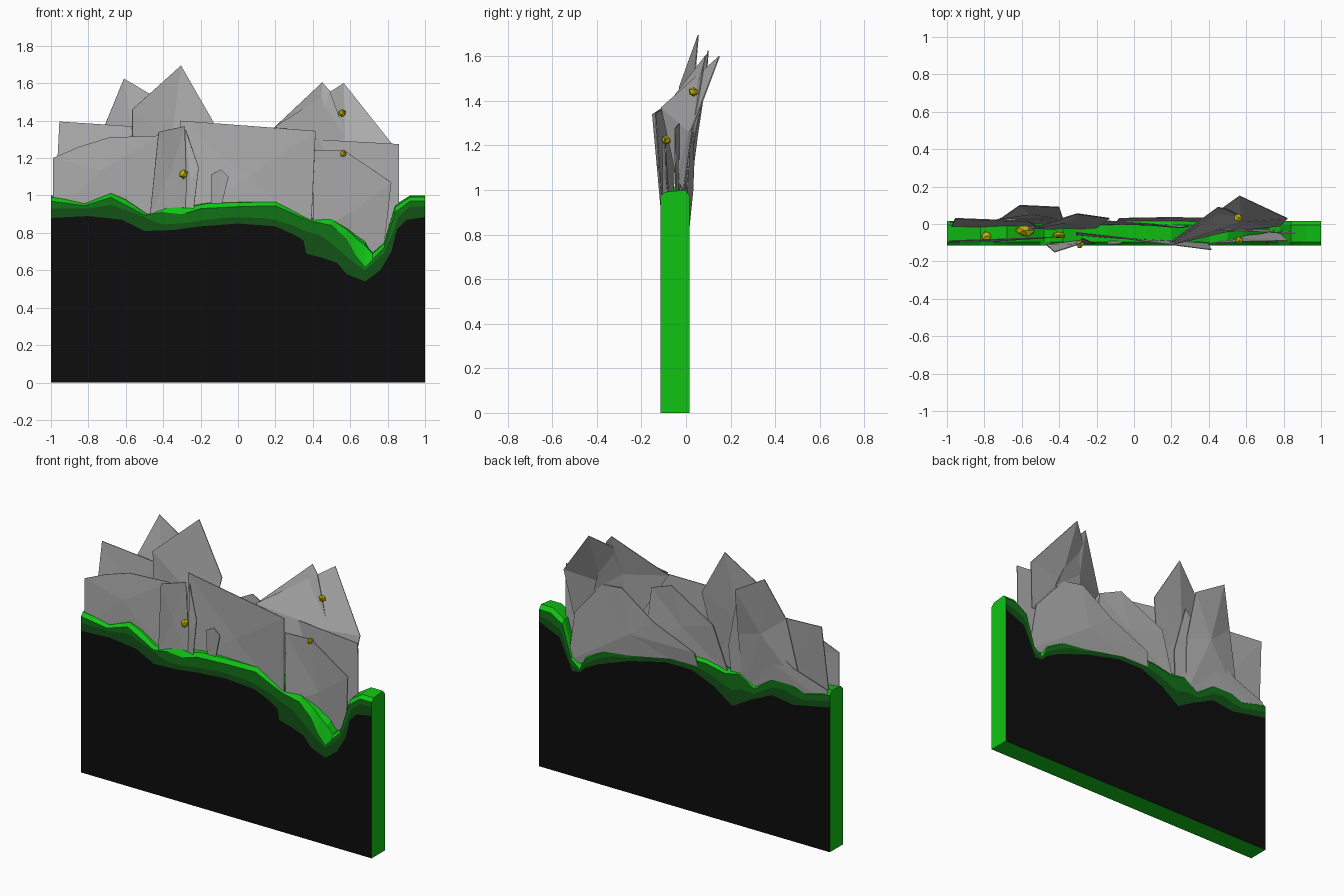
import bpy, bmesh, random
from mathutils import Vector

random.seed(4)
cube = bpy.data.objects.get("Cube")
if cube:
    bpy.data.objects.remove(cube, do_unlink=True)


def material(name, colour):
    mat = bpy.data.materials.new(name)
    mat.use_nodes = True
    mat.diffuse_color = (*colour, 1)
    mat.node_tree.nodes["Principled BSDF"].inputs["Base Color"].default_value = (*colour, 1)
    return mat


BLACK = material("black earth", (0.004, 0.004, 0.004))
DARK = material("dark green", (0.006, 0.085, 0.008))
MID = material("mid green", (0.006, 0.17, 0.008))
BRIGHT = material("bright green", (0.005, 0.55, 0.007))
GREY = material("grey stone", (0.42, 0.42, 0.42))
GOLD = material("yellow ore", (0.55, 0.47, 0.0))


def finish(name, bm, *mats):
    mesh = bpy.data.meshes.new(name)
    bm.to_mesh(mesh)
    bm.free()
    for mat in mats:
        mesh.materials.append(mat)
    obj = bpy.data.objects.new(name, mesh)
    bpy.context.collection.objects.link(obj)
    return obj


def sample(line, x):
    """Height of a polyline at x."""
    for (xa, za), (xb, zb) in zip(line, line[1:]):
        if x <= xb:
            return za + (zb - za) * (x - xa) / (xb - xa)
    return line[-1][1]


# Ground slab: contour lines of the painted bands, front and back
front_black = [(-1, .88), (-.8, .89), (-.62, .87), (-.5, .81), (-.35, .815), (-.2, .835),
               (0, .85), (.2, .835), (.3, .79), (.35, .76), (.365, .69), (.44, .67),
               (.53, .64), (.58, .58), (.68, .54), (.76, .6), (.82, .7), (.85, .82),
               (.9, .87), (1, .885)]
front_dark = [(-1, .93), (-.8, .93), (-.68, .95), (-.5, .885), (-.42, .845), (-.3, .85),
              (-.1, .88), (.1, .885), (.25, .86), (.36, .81), (.46, .78), (.55, .7),
              (.62, .64), (.68, .6), (.79, .7), (.86, .89), (.92, .94), (1, .94)]
front_rim = [(-1, .97), (-.82, .945), (-.68, .99), (-.5, .895), (-.4, .91), (-.3, .9),
             (-.2, .93), (0, .94), (.2, .945), (.3, .9), (.38, .865), (.5, .84),
             (.58, .77), (.63, .68), (.68, .62), (.78, .72), (.84, .91), (.92, .97), (1, .97)]
crest = [(-1, 1), (-.93, .99), (-.82, .96), (-.68, 1.02), (-.6, .99), (-.48, .9),
         (-.38, .965), (-.28, .945), (-.15, .97), (.2, .975), (.3, .93), (.4, .88),
         (.5, .885), (.6, .83), (.68, .78), (.72, .7), (.78, .75), (.84, .95), (.92, 1), (1, 1)]
back_black = [(-1, .9), (-.75, .85), (-.6, .87), (-.45, .8), (-.33, .73), (-.2, .82),
              (-.05, .88), (.13, .88), (.38, .82), (.6, .74), (.77, .65), (.86, .84), (1, .9)]

Y0, Y1 = -0.115, 0.015
bm = bmesh.new()
stations = sorted({x for line in (front_black, front_rim, crest, back_black) for x, z in line})
rings = []
for x in stations:
    rim, top = sample(front_rim, x), sample(crest, x)
    low = sample(back_black, x)
    low = min(low, top - .04)
    back_rim = top - .025
    section = [(Y0, 0), (Y0, sample(front_black, x)), (Y0, sample(front_dark, x)), (Y0, rim),
               (Y0 + .02, rim + (top - rim) * .7), (Y1 - .02, top), (Y1, back_rim),
               (Y1, (low + back_rim) / 2), (Y1, low), (Y1, 0)]
    rings.append([bm.verts.new((x, y, z)) for y, z in section])
strip = [0, 1, 2, 3, 3, 3, 2, 1, 0, 3]
for a, b in zip(rings, rings[1:]):
    for i, mat in enumerate(strip):
        j = (i + 1) % len(strip)
        bm.faces.new((a[i], b[i], b[j], a[j])).material_index = mat
for end in (rings[0], rings[-1]):
    bm.faces.new(end).material_index = 3
bmesh.ops.recalc_face_normals(bm, faces=bm.faces)
finish("ground_slab", bm, BLACK, DARK, MID, BRIGHT)


# Stone sheets: thin outlines fanned around a slightly raised centre
def sheet(name, points, bulge=0.0):
    bm = bmesh.new()
    verts = [bm.verts.new(p) for p in points]
    centre = sum((Vector(p) for p in points), Vector()) / len(points)
    hub = bm.verts.new(centre + Vector((0, bulge, 0)))
    for a, b in zip(verts, verts[1:] + verts[:1]):
        bm.faces.new((a, b, hub))
    bmesh.ops.recalc_face_normals(bm, faces=bm.faces)
    obj = finish(name, bm, GREY)
    solid = obj.modifiers.new("thickness", "SOLIDIFY")
    solid.thickness = 0.005
    solid.offset = 0


sheet("left_front_stone", [(-.99, -.09, .9), (-.99, -.09, 1.2), (-.85, -.085, 1.26),
      (-.69, -.08, 1.31), (-.42, -.07, 1.32), (-.42, -.07, .82)], -.01)
sheet("left_back_stone", [(-.98, -.02, .9), (-.955, .03, 1.395), (-.57, .015, 1.37),
      (-.5, -.02, .85)])
sheet("left_peak_stone", [(-.8, 0, .95), (-.71, .03, 1.38), (-.61, .1, 1.625),
      (-.4, .09, 1.5), (-.38, .03, 1.2), (-.4, 0, .85)], .01)
sheet("tall_peak_stone", [(-.565, -.02, 1.2), (-.565, -.03, 1.46), (-.305, .055, 1.695),
      (-.13, .03, 1.39), (-.2, -.02, 1.0), (-.4, -.03, .85)], .01)
sheet("centre_left_stone", [(-.47, -.11, .9), (-.425, -.15, 1.34), (-.285, -.105, 1.37),
      (-.27, -.08, .85)])
sheet("centre_front_stone", [(-.31, -.06, .85), (-.31, -.045, 1.4), (.415, -.138, 1.345),
      (.39, -.1, .8)])
sheet("centre_shard", [(-.28, -.09, .9), (-.28, -.075, 1.35), (-.21, -.105, 1.15),
      (-.24, -.1, .9)], -.01)
sheet("small_shard", [(-.145, -.09, .9), (-.145, -.108, 1.11), (-.09, -.108, 1.14),
      (-.05, -.105, 1.1), (-.1, -.09, .9)])
sheet("right_back_stone", [(.38, -.03, .8), (.41, -.03, 1.3), (.86, -.05, 1.275),
      (.86, -.045, .9), (.78, -.04, .68), (.7, -.03, .6)])
sheet("right_front_stone", [(.4, -.1, .8), (.4, -.105, 1.24), (.57, -.095, 1.24),
      (.82, -.09, 1.07), (.78, -.05, .72), (.69, -.04, .62), (.6, -.05, .7)])
sheet("right_peak_stone", [(.2, -.11, 1.37), (.565, .15, 1.6), (.82, .03, 1.28),
      (.78, -.01, 1.0), (.5, -.04, 1.05)], .01)
sheet("right_rear_peak_stone", [(.19, -.1, 1.36), (.45, .09, 1.605), (.49, .08, 1.56),
      (.62, .02, 1.2), (.4, -.03, 1.0)])
sheet("rear_hump_stone", [(.81, .0, .7), (.76, .005, 1.02), (.56, .02, 1.25),
      (.42, .03, 1.27), (.2, .035, 1.12), (-.08, .03, 1.0), (-.1, 0, .85), (.4, 0, .75)], .015)
sheet("rear_left_stone", [(-1, .005, .9), (-.98, .01, 1.0), (-.75, .02, 1.08),
      (-.52, .03, 1.25), (-.37, .03, 1.4), (-.3, .01, 1.1), (-.32, 0, .85)], .01)
sheet("rear_centre_stone", [(-.3, .0, .9), (-.2, .02, 1.2), (.1, .0, 1.36),
      (.25, -.02, 1.3), (.3, -.01, .85)])


# Ore nuggets: small irregular lumps
def nugget(name, place, radius, stretch=(1, 1, 1)):
    bm = bmesh.new()
    bmesh.ops.create_icosphere(bm, subdivisions=1, radius=radius)
    for v in bm.verts:
        v.co *= random.uniform(.8, 1.15)
        v.co = Vector(place) + v.co * Vector(stretch)
    finish(name, bm, GOLD)


nugget("peak_nugget", (.557, .035, 1.44), .024)
nugget("right_nugget", (.562, -.09, 1.222), .022)
nugget("centre_nugget", (-.29, -.108, 1.115), .025)
nugget("left_nugget", (-.79, -.065, 1.1), .03)
nugget("hidden_nugget", (-.585, -.035, 1.2), .055, (1.1, .6, 1))
nugget("inner_nugget", (-.4, -.06, 1.15), .04, (1, .5, 1))
